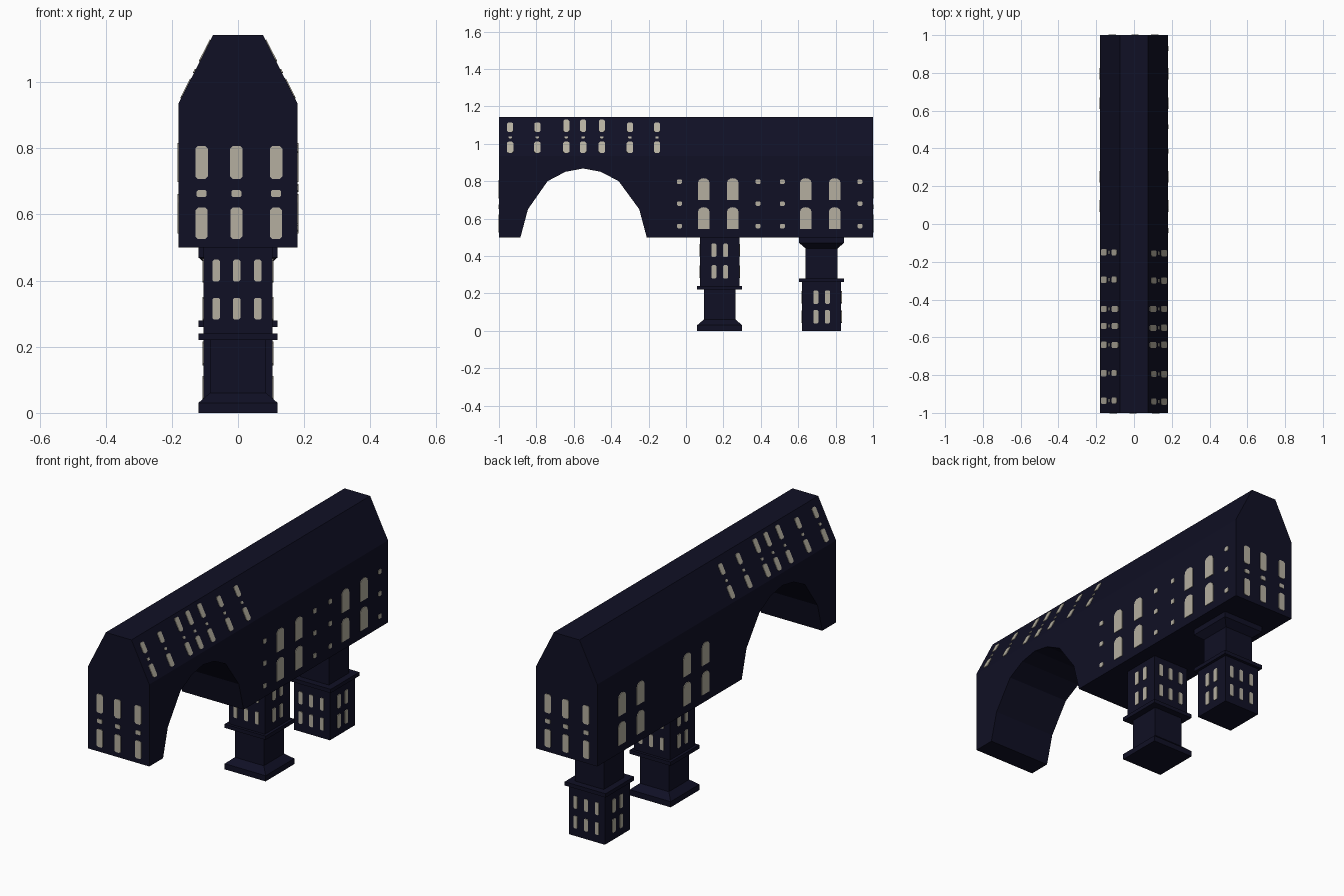
import bpy, bmesh, math
from mathutils import Vector

if "Cube" in bpy.data.objects:
    bpy.data.objects.remove(bpy.data.objects["Cube"])


def material(name, color):
    m = bpy.data.materials.new(name)
    m.diffuse_color = (*color, 1)
    m.use_nodes = True
    m.node_tree.nodes["Principled BSDF"].inputs["Base Color"].default_value = m.diffuse_color
    return m


NAVY = material("dark navy stone", (0.005, 0.005, 0.018))
PALE = material("pale window", (0.46, 0.43, 0.35))
UP = Vector((0, 0, 1))


def finish(bm, name, mat):
    bmesh.ops.recalc_face_normals(bm, faces=bm.faces[:])
    me = bpy.data.meshes.new(name)
    bm.to_mesh(me)
    bm.free()
    me.materials.append(mat)
    ob = bpy.data.objects.new(name, me)
    bpy.context.collection.objects.link(ob)
    return ob


# Bridge house: side outline with an arch, closed by walls, soffit and a tapered roof
W, EAVE, RIDGE_W, TOP, FLOOR = 0.18, 0.935, 0.075, 1.143, 0.5
arch = [(-0.885, 0.5), (-0.845, 0.65), (-0.74, 0.80), (-0.645, 0.85), (-0.55, 0.868),
        (-0.455, 0.85), (-0.36, 0.80), (-0.25, 0.65), (-0.21, 0.5)]
outline = [(-1, EAVE), (-1, FLOOR)] + arch + [(1, FLOOR), (1, EAVE)]
bm = bmesh.new()
left = [bm.verts.new((-W, y, z)) for y, z in outline]
right = [bm.verts.new((W, y, z)) for y, z in outline]
bm.faces.new(left)
bm.faces.new(right)
for i in range(1, len(outline) - 2):
    bm.faces.new((left[i], left[i + 1], right[i + 1], right[i]))
ridge = {(s, y): bm.verts.new((s * RIDGE_W, y, TOP)) for s in (-1, 1) for y in (-1, 1)}
for side, s in ((left, -1), (right, 1)):
    bm.faces.new((side[0], side[-1], ridge[s, 1], ridge[s, -1]))
bm.faces.new((ridge[-1, -1], ridge[1, -1], ridge[1, 1], ridge[-1, 1]))
for a, b, y in ((0, 1, -1), (-1, -2, 1)):
    bm.faces.new((left[a], left[b], right[b], right[a], ridge[1, y], ridge[-1, y]))
finish(bm, "bridge_house", NAVY)


# Piers: square rings stacked up; the rear pier is the front one upside down
PIER = [(0.12, 0), (0.12, 0.03), (0.085, 0.06), (0.085, 0.22), (0.12, 0.22),
        (0.12, 0.24), (0.105, 0.24), (0.105, 0.5)]


def pier(name, cy, flip):
    bm = bmesh.new()
    rings = []
    for h, z in PIER:
        z = 0.5 - z if flip else z
        rings.append([bm.verts.new((sx * h, cy + sy * h, z))
                      for sx, sy in ((-1, -1), (1, -1), (1, 1), (-1, 1))])
    for a, b in zip(rings, rings[1:]):
        for i in range(4):
            j = (i + 1) % 4
            bm.faces.new((a[i], a[j], b[j], b[i]))
    bm.faces.new(rings[0])
    bm.faces.new(rings[-1])
    finish(bm, name, NAVY)


pier("front_pier", 0.18, False)
pier("rear_pier", 0.725, True)


# Windows: thin arched plates lying on a wall with the given normal
def window(bm, centre, normal, w, h, arched=True):
    n = Vector(normal).normalized()
    u = UP.cross(n).normalized()
    v = n.cross(u)
    a, b = w / 2, h / 2
    if arched:
        r = min(a, b) * 0.8
        shape = [(-a, -b), (a, -b)] + [
            (a * math.cos(t * math.pi / 6), b - r + r * math.sin(t * math.pi / 6))
            for t in range(7)]
    else:
        c = min(a, b) * 0.4
        shape = [(-a + c, -b), (a - c, -b), (a, -b + c), (a, b - c),
                 (a - c, b), (-a + c, b), (-a, b - c), (-a, -b + c)]
    back, front = ([bm.verts.new(Vector(centre) + u * x + v * y + n * d) for x, y in shape]
                   for d in (-0.002, 0.003))
    bm.faces.new(front)
    bm.faces.new(back)
    for i in range(len(shape)):
        j = (i + 1) % len(shape)
        bm.faces.new((back[i], back[j], front[j], front[i]))


# Long side windows
bm = bmesh.new()
for s in (-1, 1):
    for y in (0.095, 0.25, 0.64, 0.795):
        window(bm, (s * W, y, 0.602), (s, 0, 0), 0.062, 0.118)
        window(bm, (s * W, y, 0.757), (s, 0, 0), 0.062, 0.118)
for y in (-0.035, 0.385, 0.515, 0.93):
    for z in (0.56, 0.68, 0.797):
        window(bm, (W, y, z), (1, 0, 0), 0.026, 0.024, False)
finish(bm, "side_windows", PALE)

# End wall windows
bm = bmesh.new()
for s in (-1, 1):
    for x in (-0.11, -0.005, 0.115):
        for z, h, w in ((0.573, 0.095, 0.036), (0.663, 0.022, 0.03), (0.757, 0.1, 0.038)):
            window(bm, (-s * x, s, z), (0, s, 0), w, h, False)
finish(bm, "end_windows", PALE)

# Roof windows above the arch
bm = bmesh.new()
slope = Vector((TOP - EAVE, 0, W - RIDGE_W))
for s in (-1, 1):
    for i, y in enumerate((-0.94, -0.795, -0.64, -0.55, -0.45, -0.30, -0.155)):
        y = y if s > 0 else -1.09 - y
        tall = 0.072 if i in (2, 3, 4) else 0.056
        for z, h, w in ((0.98, 0.066, 0.034), (1.033, 0.013, 0.018),
                        (1.063 + tall / 2 - 0.004, tall, 0.032)):
            x = W - (z - EAVE) / (TOP - EAVE) * (W - RIDGE_W)
            window(bm, (s * x, y, z), (s * slope.x, 0, slope.z), w, h, False)
finish(bm, "roof_windows", PALE)

# Pier windows: three on the front and back, two on each side, in two rows
bm = bmesh.new()
for cy, rows in ((0.18, (0.315, 0.43)), (0.725, (0.075, 0.18))):
    for z in rows:
        for s in (-1, 1):
            for x in (-0.066, -0.004, 0.06):
                window(bm, (-s * x, cy + s * 0.105, z), (0, s, 0), 0.022, 0.066, False)
            for dy in (-0.031, 0.031):
                window(bm, (s * 0.105, cy + dy, z), (s, 0, 0), 0.027, 0.072, False)
finish(bm, "pier_windows", PALE)
